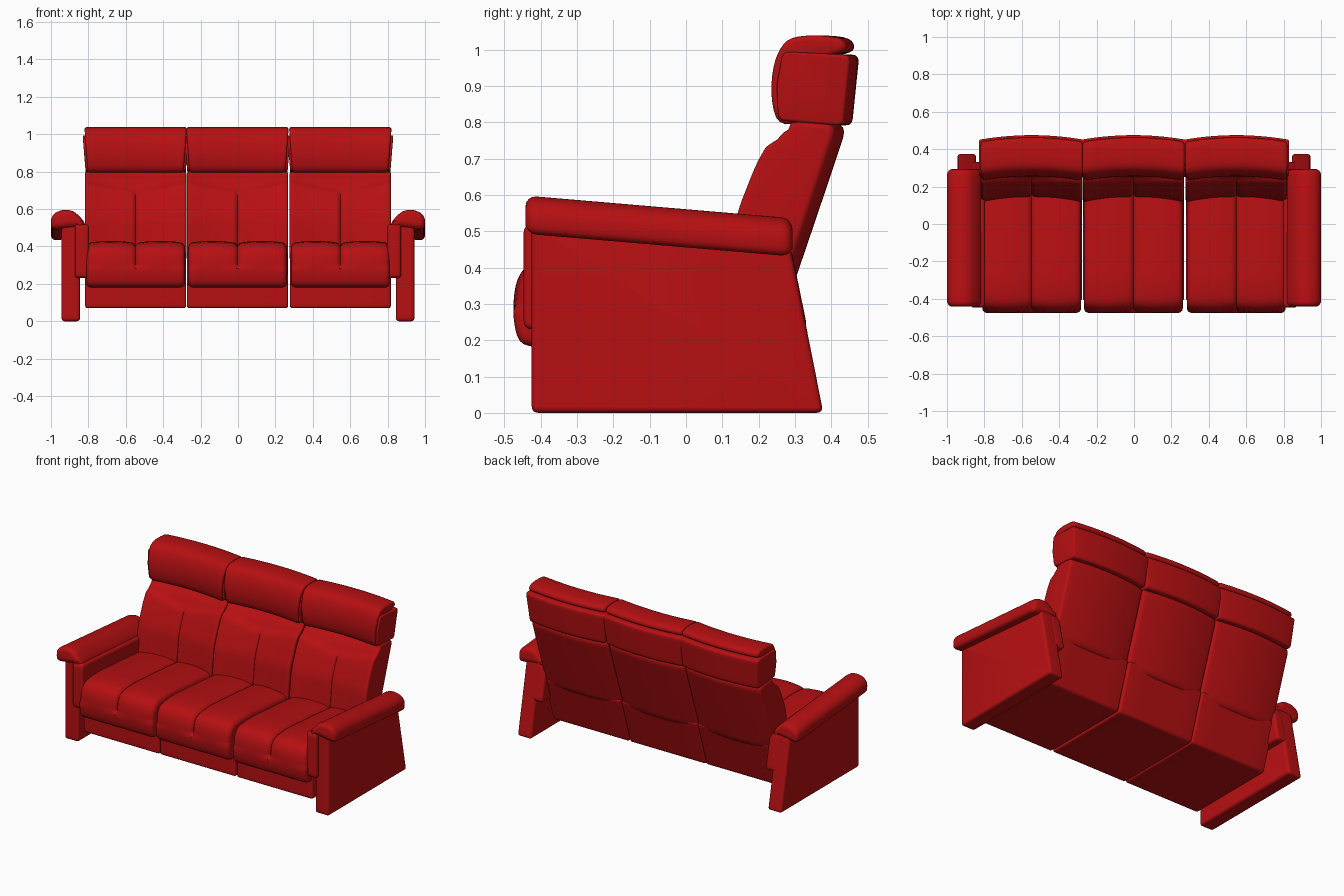
import bpy, bmesh, math
from mathutils import Vector

cube = bpy.data.objects.get("Cube")
if cube:
    bpy.data.objects.remove(cube, do_unlink=True)

# One red upholstery colour
RED = (0.47, 0.005, 0.006, 1)
leather = bpy.data.materials.new("red leather")
leather.use_nodes = True
leather.diffuse_color = RED
bsdf = leather.node_tree.nodes["Principled BSDF"]
bsdf.inputs["Base Color"].default_value = RED
bsdf.inputs["Roughness"].default_value = 0.6


def rounded(points, radius, step=0.02):
    """Closed outline with rounded corners, split into short segments."""
    pts = [Vector(p) for p in points]
    out = []
    for i, p in enumerate(pts):
        a, b = pts[i - 1] - p, pts[(i + 1) % len(pts)] - p
        s = p + a.normalized() * min(radius, a.length * 0.45)
        e = p + b.normalized() * min(radius, b.length * 0.45)
        for k in range(5):
            t = k / 4
            out.append(s * (1 - t) ** 2 + p * 2 * t * (1 - t) + e * t * t)
    fine = []
    for i, p in enumerate(out):
        q = out[(i + 1) % len(out)]
        n = max(1, math.ceil((q - p).length / step))
        fine += [p.lerp(q, k / n) for k in range(n)]
    return fine


def loft(name, points, start, end, place, radius=0.03, edge=0.02, count=20,
         inset=lambda a, p, n: 0.0, seam=False):
    """Sweep an outline along an axis with softened ends and optional tufting."""
    outline = rounded(points, radius)
    m = len(outline)
    area = sum(outline[i - 1].cross(outline[i]) for i in range(m))
    sign = 1 if area > 0 else -1
    normals = []
    for i in range(m):
        t = (outline[(i + 1) % m] - outline[i - 1]).normalized()
        normals.append(Vector((t.y, -t.x)) * sign)
    # Stations: quarter-round at both ends, even spacing between
    arc = [edge * (1 - math.cos(k * math.pi / 8)) for k in range(5)]
    stations = [start + d for d in arc] + [end - d for d in arc]
    stations += [start + edge + (end - start - 2 * edge) * k / count for k in range(1, count)]
    if seam:
        stations += [-0.012, -0.005, 0.005, 0.012]
    stations = sorted({round(a, 5) for a in stations})
    bm = bmesh.new()
    rings = []
    for a in stations:
        s = min(1, max(0, 1 - min(a - start, end - a) / edge))
        shrink = edge * (1 - math.sqrt(1 - s * s))
        rings.append([bm.verts.new(place(a, *(p - n * (shrink + inset(a, p, n)))))
                      for p, n in zip(outline, normals)])
    for r, q in zip(rings, rings[1:]):
        for i in range(m):
            bm.faces.new((r[i - 1], r[i], q[i], q[i - 1]))
    bm.faces.new(rings[0])
    bm.faces.new(rings[-1])
    bmesh.ops.recalc_face_normals(bm, faces=bm.faces)
    mesh = bpy.data.meshes.new(name)
    bm.to_mesh(mesh)
    bm.free()
    mesh.materials.append(leather)
    obj = bpy.data.objects.new(name, mesh)
    bpy.context.collection.objects.link(obj)
    bpy.ops.object.select_all(action='DESELECT')
    obj.select_set(True)
    bpy.context.view_layer.objects.active = obj
    bpy.ops.object.shade_smooth_by_angle(angle=math.radians(40))
    return obj


def groove(x):
    return 0.012 * math.exp(-(x / 0.008) ** 2)


def seat_inset(x, p, n):
    # Centre seam plus two soft lobes
    if p.y < 0.29:
        return 0
    return groove(x) + 0.012 * abs(abs(x) / 0.132 - 1) ** 2


def back_inset(x, p, n):
    # Y-shaped stitching: centre seam below, stepped panel above
    if n.x > -0.3:
        return 0
    line = 0.685 + 0.2 * abs(x)
    step = min(1, max(0, (p.y - line) / 0.02))
    return 0.014 * step + groove(x) * (1 - step)


BASE = [(-0.41, 0.07), (0.19, 0.07), (0.285, 0.37), (0.2, 0.38), (-0.41, 0.25)]
SEAT = [(-0.43, 0.18), (-0.465, 0.2), (-0.478, 0.28), (-0.468, 0.37), (-0.425, 0.422),
        (-0.3, 0.432), (0, 0.41), (0.22, 0.39), (0.22, 0.22), (-0.3, 0.18)]
BACK = [(0.14, 0.34), (0.165, 0.55), (0.22, 0.69), (0.265, 0.765), (0.31, 0.803),
        (0.445, 0.795), (0.37, 0.57), (0.285, 0.32)]
HEAD = [(0.27, 0.79), (0.252, 0.88), (0.262, 0.97), (0.295, 1.03), (0.36, 1.041),
        (0.455, 1.034), (0.468, 0.995), (0.40, 0.98), (0.36, 0.80)]
HEAD_SHELL = [(0.278, 0.805), (0.272, 0.9), (0.29, 0.995), (0.477, 0.985), (0.457, 0.79)]

# Three seat modules
for label, cx in (("right", -0.547), ("middle", -0.003), ("left", 0.547)):
    def straight(x, y, z):
        return (cx + x, y, z)

    def bowed(x, y, z):
        return (cx + x, y - 0.028 * (x / 0.27) ** 2, z)

    def flared(x, y, z):
        return (cx + x * (1 + 0.3 * (z - 0.8)), y - 0.025 * (x / 0.27) ** 2, z)

    loft(label + "_base", BASE, -0.27, 0.27, straight, 0.015, 0.012, 4)
    loft(label + "_seat_cushion", SEAT, -0.264, 0.264, straight, 0.06, 0.025, 20,
         seat_inset, True)
    loft(label + "_backrest", BACK, -0.271, 0.271, bowed, 0.04, 0.015, 24,
         back_inset, True)
    loft(label + "_headrest_cushion", HEAD, -0.256, 0.256, flared, 0.05, 0.015, 14)
    loft(label + "_headrest_shell", HEAD_SHELL, -0.268, 0.268, flared, 0.02, 0.008, 14)

SIDE = [(-0.425, 0), (0.378, 0), (0.285, 0.47), (-0.425, 0.525)]
INNER = [(-0.447, 0.23), (0.335, 0.23), (0.29, 0.45), (0.27, 0.47), (-0.447, 0.52)]
PAD = [(0.812, 0.505), (0.825, 0.54), (0.875, 0.59), (0.925, 0.6), (0.975, 0.585),
       (1.0, 0.555), (1.0, 0.505), (0.98, 0.49), (0.93, 0.497), (0.86, 0.505)]

# Mirrored arms: side panel, inner panel and sloping pad
for label, s in (("left", 1), ("right", -1)):
    def across(x, y, z):
        return (s * x, y, z)

    def along(y, x, z):
        return (s * x, y, z - 0.085 * (y + 0.43))

    loft(label + "_arm_side", SIDE, 0.845, 0.943, across, 0.02, 0.016, 3)
    loft(label + "_arm_inner_panel", INNER, 0.797, 0.872, across, 0.025, 0.016, 3)
    loft(label + "_arm_pad", PAD, -0.442, 0.293, along, 0.04, 0.03, 8)
